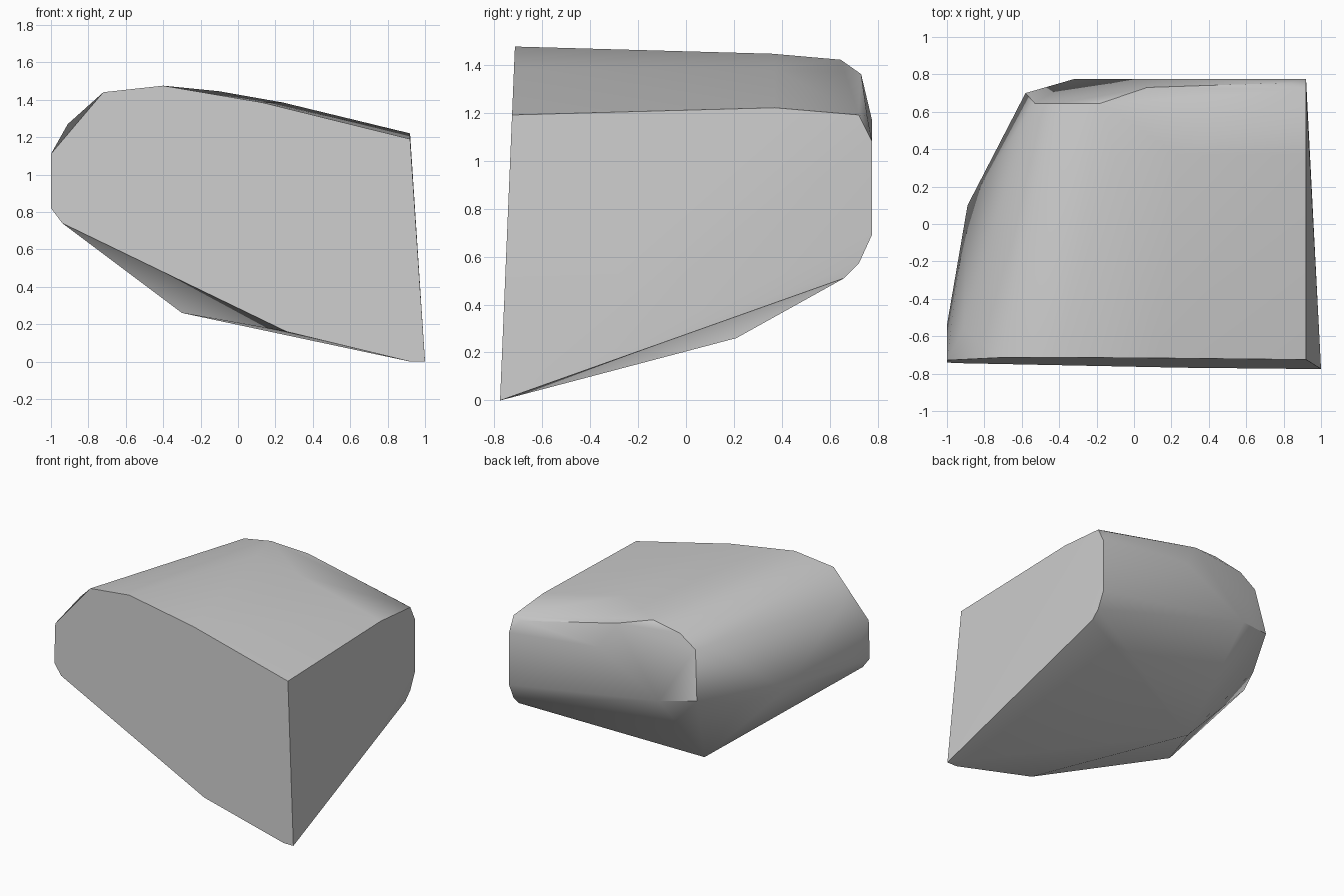
import bpy
import bmesh
import math

default_cube = bpy.data.objects.get("Cube")
if default_cube:
    bpy.data.objects.remove(default_cube, do_unlink=True)


def make_material(name, colour):
    material = bpy.data.materials.new(name)
    material.use_nodes = True
    material.diffuse_color = colour
    shader = material.node_tree.nodes["Principled BSDF"]
    shader.inputs["Base Color"].default_value = colour
    return material


# Profile of the cut front face, as (x, z); it leans back with height
front_profile = [(1, 0), (.92, 0), (.26, .16), (-.94, .74), (-1, .82), (-1, 1.11),
                 (-.72, 1.44), (-.4, 1.475), (.13, 1.385), (.92, 1.19)]

# Profile of the cut right face, as (y, z)
side_profile = [(.37, 1.22), (.72, 1.19), (.775, 1.08), (.775, .69),
                (.72, .57), (.66, .51)]

# Corners of the worn top, left, back and underside
top_corners = [(-.1, .36, 1.445), (.24, .37, 1.385), (-.18, .645, 1.42),
               (-.4, .645, 1.38), (.07, .73, 1.36), (.83, .755, 1.185)]
left_corners = [(-.91, -.56, 1.27), (-1, -.54, .9), (-.89, .1, .88),
                (-.73, .39, .84), (-.57, .52, 1.29), (-.53, .645, 1.29)]
back_corners = [(-.58, .7, .94), (-.32, .775, .9), (.18, .775, 1.17)]
under_corners = [(-.3, .21, .26)]


def front_lean(height):
    return -.775 + .042 * height


corners = [(x, front_lean(z), z) for x, z in front_profile]
corners += [(.92, y, z) for y, z in side_profile]
corners += top_corners + left_corners + back_corners + under_corners

# Wrap the corners in one convex stone
stone_bmesh = bmesh.new()
for corner in corners:
    stone_bmesh.verts.new(corner)
hull = bmesh.ops.convex_hull(stone_bmesh, input=stone_bmesh.verts)
unused = [item for item in hull["geom_interior"] if isinstance(item, bmesh.types.BMVert)]
bmesh.ops.delete(stone_bmesh, geom=unused, context="VERTS")

# Merge the flat cut faces into single polygons
bmesh.ops.dissolve_limit(stone_bmesh, angle_limit=math.radians(1),
                         verts=stone_bmesh.verts, edges=stone_bmesh.edges)
bmesh.ops.recalc_face_normals(stone_bmesh, faces=stone_bmesh.faces)

stone_mesh = bpy.data.meshes.new("stone_block")
stone_bmesh.to_mesh(stone_mesh)
stone_bmesh.free()
stone_mesh.materials.append(make_material("stone_grey", (.6, .6, .6, 1)))
stone_block = bpy.data.objects.new("stone_block", stone_mesh)
bpy.context.collection.objects.link(stone_block)

# Soft worn faces with crisp cut edges
bpy.context.view_layer.objects.active = stone_block
stone_block.select_set(True)
bpy.ops.object.shade_smooth_by_angle(angle=math.radians(40))
